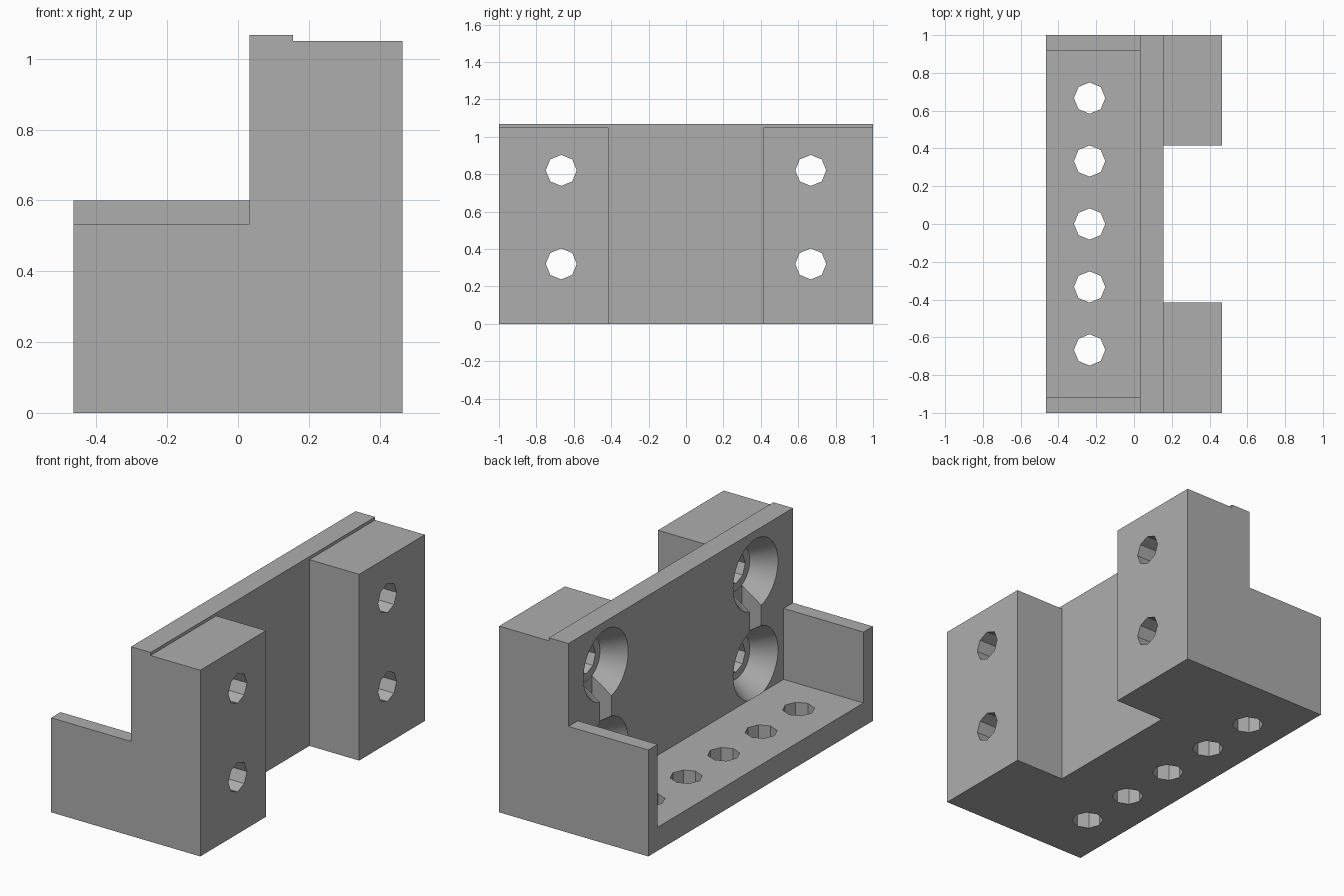
import bpy, bmesh, math

cube = bpy.data.objects.get("Cube")
if cube:
    bpy.data.objects.remove(cube, do_unlink=True)

grey = bpy.data.materials.new("matte grey")
grey.use_nodes = True
grey.diffuse_color = (0.42, 0.42, 0.42, 1)
grey.node_tree.nodes["Principled BSDF"].inputs["Base Color"].default_value = grey.diffuse_color

PLACE = {"x": lambda d, u, v: (d, u, v),
         "y": lambda d, u, v: (u, d, v),
         "z": lambda d, u, v: (u, v, d)}


def loft(name, axis, start, end, profile, end_profile=None):
    """Solid between a profile at start and a matching one at end."""
    bm = bmesh.new()
    a = [bm.verts.new(PLACE[axis](start, *p)) for p in profile]
    b = [bm.verts.new(PLACE[axis](end, *p)) for p in end_profile or profile]
    bm.faces.new(a)
    bm.faces.new(b)
    for i in range(len(a)):
        j = (i + 1) % len(a)
        bm.faces.new((a[i], a[j], b[j], b[i]))
    bmesh.ops.recalc_face_normals(bm, faces=bm.faces)
    mesh = bpy.data.meshes.new(name)
    bm.to_mesh(mesh)
    bm.free()
    mesh.materials.append(grey)
    obj = bpy.data.objects.new(name, mesh)
    bpy.context.collection.objects.link(obj)
    return obj


def ring(u, v, radius, sides):
    steps = [2 * math.pi * i / sides for i in range(sides)]
    return [(u + radius * math.cos(t), v + radius * math.sin(t)) for t in steps]


def rect(u0, u1, v0, v1):
    return [(u0, v0), (u1, v0), (u1, v1), (u0, v1)]


FACE, BACK, HALF = 0.033, 0.155, 0.465   # plate front, plate rear, half depth

# Full block, with the plate standing slightly above the rear pads
bracket = loft("mounting_bracket", "y", -1, 1, [
    (-HALF, 0), (HALF, 0), (HALF, 1.05), (BACK, 1.05), (BACK, 1.067), (-HALF, 1.067)])

# Open tray with two end walls of different height
cutters = [loft("tray_cutter", "x", -1, FACE, [
    (-1.2, 0.533), (-0.917, 0.533), (-0.917, 0.133), (0.917, 0.133),
    (0.917, 0.6), (1.2, 0.6), (1.2, 1.2), (-1.2, 1.2)])]

# Gap between the rear pads
cutters.append(loft("gap_cutter", "x", BACK, 1, rect(-0.415, 0.415, -0.2, 1.3)))

# Row of floor holes
for i in range(-2, 3):
    cutters.append(loft("floor_hole_cutter", "z", -0.1, 0.3,
                        ring(-0.235, i / 3, 0.083, 8)))

# Countersunk screw holes, each pair joined by an upright slot
for y in (-0.667, 0.667):
    for z in (0.32, 0.82):
        cutters.append(loft("countersink_cutter", "x", FACE - 0.001, BACK,
                            ring(y, z, 0.2, 48), ring(y, z, 0.122, 48)))
        cutters.append(loft("screw_hole_cutter", "x", 0.1, 0.7, ring(y, z, 0.083, 8)))
    cutters.append(loft("slot_cutter", "x", FACE - 0.002, BACK - 0.001,
                        rect(y - 0.05, y + 0.05, 0.32, 0.82)))

bpy.ops.object.select_all(action="DESELECT")
bracket.select_set(True)
bpy.context.view_layer.objects.active = bracket
for cutter in cutters:
    cutter.hide_render = True
    mod = bracket.modifiers.new(cutter.name, "BOOLEAN")
    mod.operation = "DIFFERENCE"
    mod.solver = "EXACT"
    mod.object = cutter
    bpy.ops.object.modifier_apply(modifier=mod.name)
    bpy.data.objects.remove(cutter, do_unlink=True)

bpy.ops.object.shade_smooth_by_angle(angle=math.radians(25))
